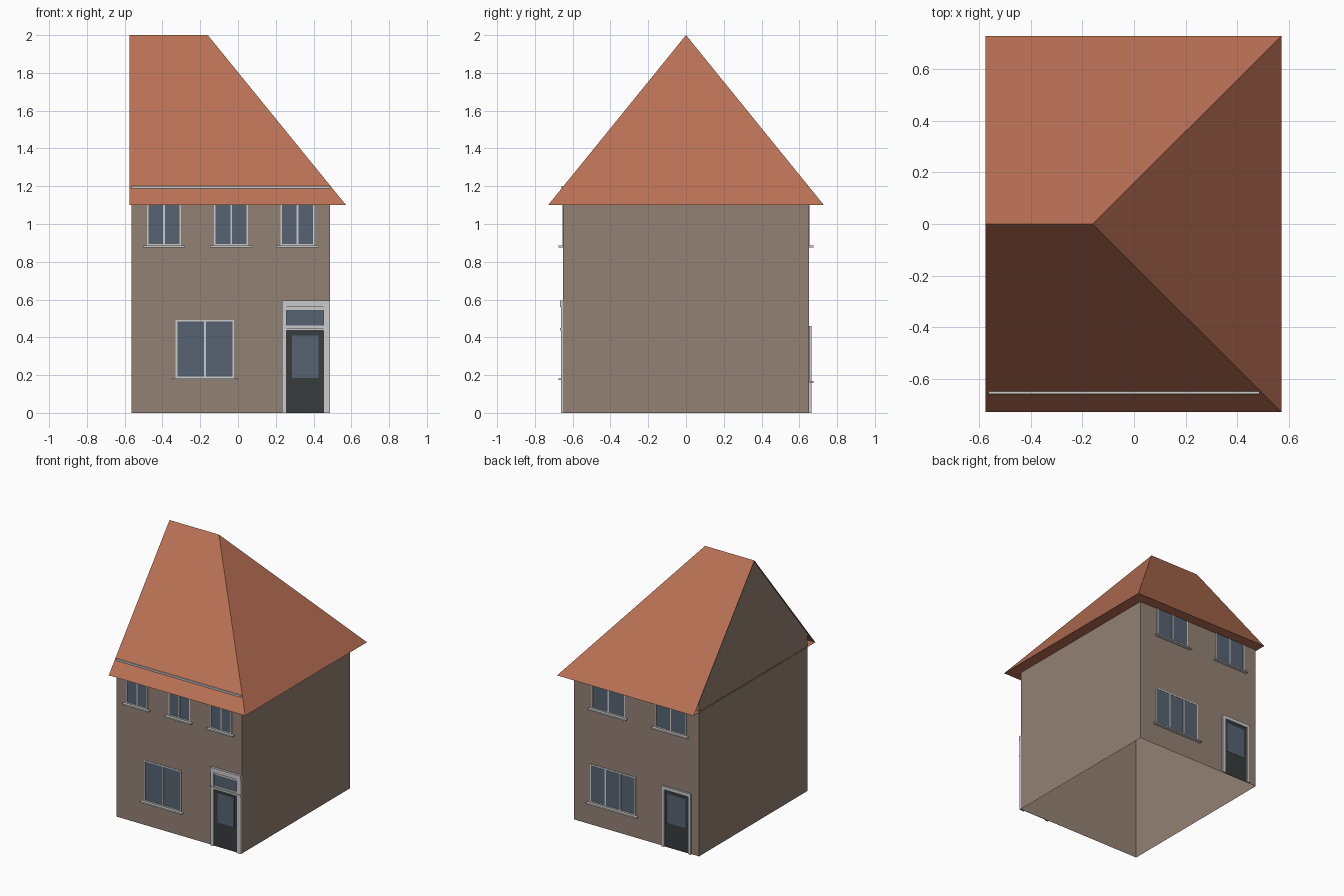
import bpy, bmesh

if "Cube" in bpy.data.objects:
    bpy.data.objects.remove(bpy.data.objects["Cube"])


def material(name, r, g, b):
    m = bpy.data.materials.new(name)
    m.diffuse_color = (r, g, b, 1)
    m.use_nodes = True
    m.node_tree.nodes["Principled BSDF"].inputs["Base Color"].default_value = m.diffuse_color
    return m


BRICK = material("brick", 0.296, 0.22, 0.175)
TILE = material("roof_tile", 0.49, 0.165, 0.091)
GLASS = material("glass", 0.095, 0.125, 0.17)
TRIM = material("trim", 0.60, 0.60, 0.60)
DOOR = material("door_paint", 0.04, 0.045, 0.047)

X0, X1, WY, WALL_TOP = -0.565, 0.487, 0.65, 1.194   # wall shell
EAVE, TOP = 1.1, 2.0


def mesh(name, verts, faces, mat):
    me = bpy.data.meshes.new(name)
    me.from_pydata(verts, [], faces)
    me.materials.append(mat)
    ob = bpy.data.objects.new(name, me)
    bpy.context.collection.objects.link(ob)
    return ob


def boxes(name, side, mat, parts):
    """Boxes on a facade: (x0, x1, z0, z1, projection); side -1 front, +1 back."""
    bm = bmesh.new()
    for x0, x1, z0, z1, d in parts:
        y0, y1 = side * (WY + 0.0005), side * (WY + d)
        made = bmesh.ops.create_cube(bm, size=1)
        for v in made["verts"]:
            v.co = ((x0 + x1) / 2 + v.co.x * (x1 - x0),
                    (y0 + y1) / 2 + v.co.y * abs(y1 - y0),
                    (z0 + z1) / 2 + v.co.z * (z1 - z0))
    me = bpy.data.meshes.new(name)
    bm.to_mesh(me)
    bm.free()
    me.materials.append(mat)
    bpy.context.collection.objects.link(bpy.data.objects.new(name, me))


def window(name, side, x0, x1, z0, z1, panes, t=0.009):
    boxes(name + "_glass", side, GLASS, [(x0, x1, z0, z1, 0.002)])
    bars = [(x0, x1, z0, z0 + t, 0.004), (x0, x1, z1 - t, z1, 0.004)]
    for i in range(panes + 1):
        c = x0 + t / 2 + (x1 - x0 - t) * i / panes
        bars.append((c - t / 2, c + t / 2, z0, z1, 0.004))
    boxes(name + "_frame", side, TRIM, bars)
    boxes(name + "_sill", side, TRIM, [(x0 - 0.02, x1 + 0.02, z0 - 0.01, z0, 0.025)])


def door(name, side, x0, x1, z1):
    boxes(name + "_leaf", side, DOOR, [(x0, x1, 0, z1, 0.003)])
    boxes(name + "_pane", side, GLASS, [(x0 + 0.027, x1 - 0.025, 0.185, 0.41, 0.005)])


# Walls: open at the bottom, gable on the left end
mesh("walls",
     [(X0, -WY, 0), (X1, -WY, 0), (X1, WY, 0), (X0, WY, 0),
      (X0, -WY, WALL_TOP), (X1, -WY, WALL_TOP), (X1, WY, WALL_TOP), (X0, WY, WALL_TOP),
      (X0, 0, TOP - 0.004)],
     [(0, 1, 5, 4), (1, 2, 6, 5), (2, 3, 7, 6), (3, 0, 4, 7), (7, 4, 8)], BRICK)

# Roof: hipped on the right, open at the gable, flat soffit
mesh("roof",
     [(-0.575, -0.73, EAVE), (0.572, -0.73, EAVE), (0.572, 0.73, EAVE), (-0.575, 0.73, EAVE),
      (-0.575, 0, TOP), (-0.16, 0, TOP)],
     [(0, 1, 5, 4), (1, 2, 5), (2, 3, 4, 5), (3, 2, 1, 0)], TILE)

# Cornice strip at the top of the front wall
boxes("front_cornice", -1, TRIM, [(X0, X1, 1.18, 1.202, 0.0085)])

# Front windows
for i, x in enumerate((-0.482, -0.127, 0.224)):
    window(f"front_upper_window_{i + 1}", -1, x, x + 0.181, 0.885, 1.17, 2)
window("front_lower_window", -1, -0.33, -0.02, 0.183, 0.493, 2)

# Front door with transom light and stepped surround
door("front_door", -1, 0.258, 0.452, 0.435)
boxes("front_transom_glass", -1, GLASS, [(0.255, 0.455, 0.45, 0.55, 0.003)])
boxes("front_door_surround", -1, TRIM, [
    (0.232, 0.258, 0, 0.56, 0.012), (0.452, X1, 0, 0.56, 0.012),
    (0.258, 0.452, 0.45, 0.462, 0.008), (0.258, 0.452, 0.545, 0.56, 0.008),
    (0.232, X1, 0.435, 0.45, 0.018), (0.232, X1, 0.56, 0.595, 0.018)])

# Back windows
window("back_upper_window_1", 1, 0.055, 0.335, 0.885, 1.17, 2)
window("back_upper_window_2", 1, -0.458, -0.198, 0.885, 1.17, 2)
window("back_lower_window", 1, -0.035, 0.35, 0.168, 0.46, 3)

# Back door with plain surround
door("back_door", 1, -0.48, -0.28, 0.435)
boxes("back_door_surround", 1, TRIM, [
    (-0.28, -0.257, 0, 0.46, 0.014), (-0.503, -0.48, 0, 0.46, 0.014),
    (-0.48, -0.28, 0.435, 0.46, 0.014)])
